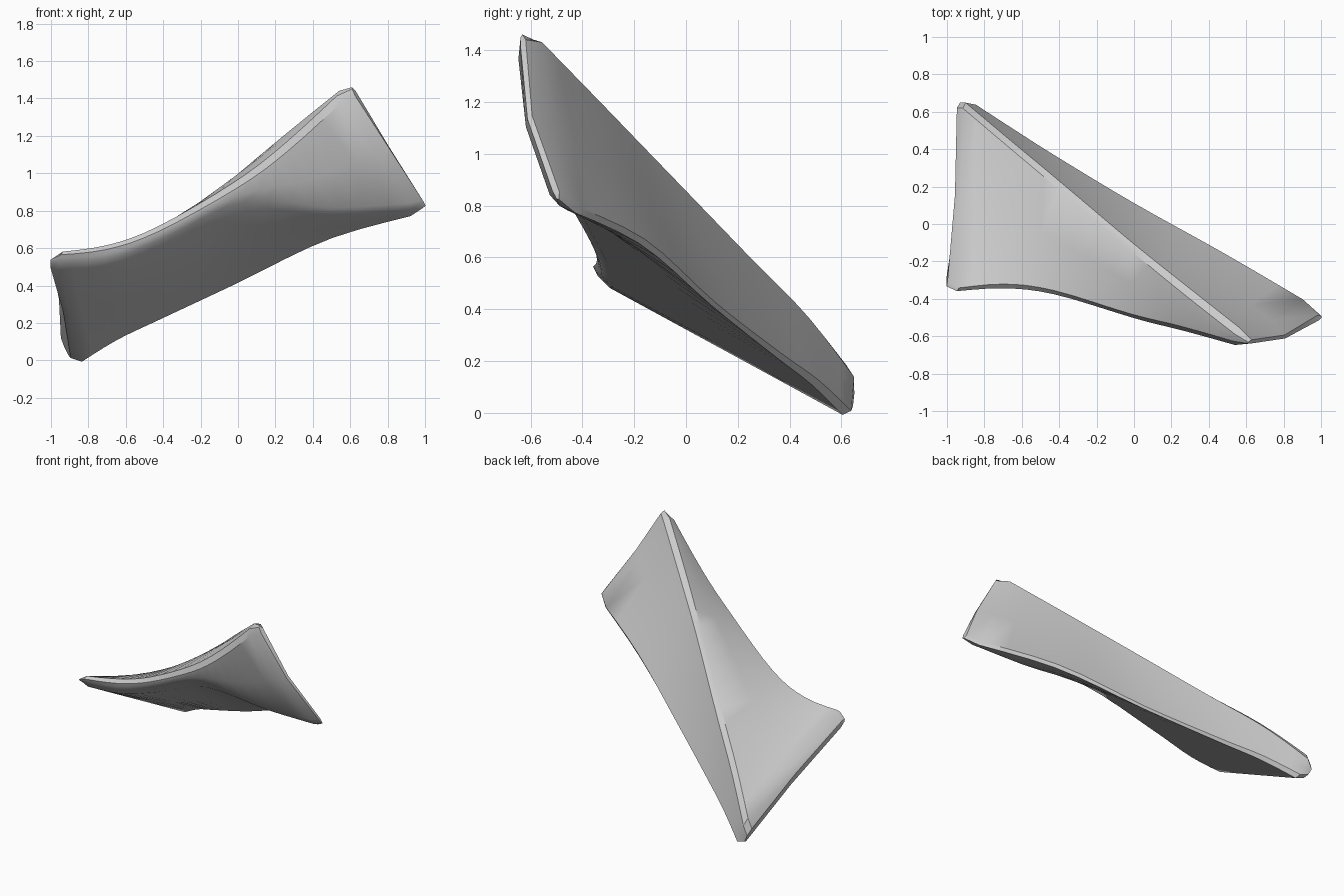
import bpy, bmesh, math
from mathutils import Vector
from mathutils.geometry import interpolate_bezier

# Remove the default object
cube = bpy.data.objects.get("Cube")
if cube:
    bpy.data.objects.remove(cube, do_unlink=True)

# Long edges of the shard, each running from its high end to its low end
top_ridge = [(.61, -.61, 1.51), (.28, -.35, 1.24), (0, -.12, 1.0),
             (-.4, .22, .65), (-.7, .47, .4), (-.96, .69, .12)]
front_rim = [(.58, -.67, 1.45), (.25, -.58, 1.15), (-.02, -.515, .95),
             (-.43, -.39, .72), (-.7, -.355, .625), (-.99, -.38, .59)]
front_keel = [(1.025, -.53, .82), (.55, -.475, .79), (.05, -.455, .82),
              (-.42, -.34, .61), (-.72, -.315, .51), (-1.02, -.33, .5)]
rear_keel = [(1.01, -.45, .78), (.5, -.15, .64), (0, .125, .395),
             (-.42, .375, .2), (-.65, .52, .09), (-.87, .66, -.05)]

STEPS = 4
CHAMFER = .035


def smooth_rail(points):
    """Resample a rail with a smooth curve through its points."""
    pts = [Vector(p) for p in points]
    last = len(pts) - 1
    tangents = [(pts[min(i + 1, last)] - pts[max(i - 1, 0)]) / 6 for i in range(last + 1)]
    result = [pts[0]]
    for i in range(last):
        segment = interpolate_bezier(pts[i], pts[i] + tangents[i],
                                     pts[i + 1] - tangents[i + 1], pts[i + 1], STEPS + 1)
        result.extend(segment[1:])
    return result


def toward(point, target, distance):
    """Step from one point to another, at most a third of the way."""
    gap = target - point
    return point + gap * min(distance / gap.length, .33)


def make_material(name, color):
    material = bpy.data.materials.new(name)
    material.use_nodes = True
    material.diffuse_color = color
    material.node_tree.nodes["Principled BSDF"].inputs["Base Color"].default_value = color
    return material


# Loft the four rails, with chamfered corners and a middle point on each side
rails = [smooth_rail(r) for r in (top_ridge, front_rim, front_keel, rear_keel)]
count = len(rails[0])
bm = bmesh.new()
rings = []
for step in range(count):
    t = step / (count - 1)
    corners = [rail[step] for rail in rails]
    if t in (0, 1):
        # Pull in the corners so that both ends are blunt
        corners = [toward(toward(c, corners[k - 1], CHAMFER),
                          corners[(k + 1) % 4], CHAMFER) for k, c in enumerate(corners)]
    ring = []
    for side, corner in enumerate(corners):
        following = corners[(side + 1) % 4]
        middle = (corner + following) / 2
        if side == 0:
            middle.z += .015 * math.sin(math.pi * t)    # crown of the top face
        elif side == 1:
            middle.y -= .035 * (1 - t) ** 2             # belly of the front face
        elif side == 3:
            middle.y -= .04 * (1 - t) ** 4              # thin bowed outer edge
        if t == 1 and side in (0, 2):
            middle.x += .015                            # hollow of the low end
        for place in (toward(corner, corners[side - 1], CHAMFER),
                      toward(corner, following, CHAMFER), middle):
            ring.append(bm.verts.new(place))
    rings.append(ring)
for first, second in zip(rings, rings[1:]):
    for i in range(len(first)):
        j = (i + 1) % len(first)
        bm.faces.new((first[i], first[j], second[j], second[i]))


def close_end(ring, start):
    """Cap a ring with strips, beginning at one of its narrow sides."""
    r = ring[start:] + ring[:start]
    for face in (r[:5], (r[0], r[4], r[5], r[-1]),
                 (r[-1], r[5], r[6], r[-2]), r[6:11]):
        bm.faces.new(face)


close_end(rings[0], 0)
close_end(rings[-1], 3)
bmesh.ops.recalc_face_normals(bm, faces=bm.faces)

mesh = bpy.data.meshes.new("stone_shard")
bm.to_mesh(mesh)
bm.free()
shard = bpy.data.objects.new("stone_shard", mesh)
bpy.context.collection.objects.link(shard)
mesh.materials.append(make_material("plain_grey", (.6, .6, .6, 1)))

bpy.ops.object.select_all(action="DESELECT")
shard.select_set(True)
bpy.context.view_layer.objects.active = shard
bpy.ops.object.shade_smooth_by_angle(angle=math.radians(35))
